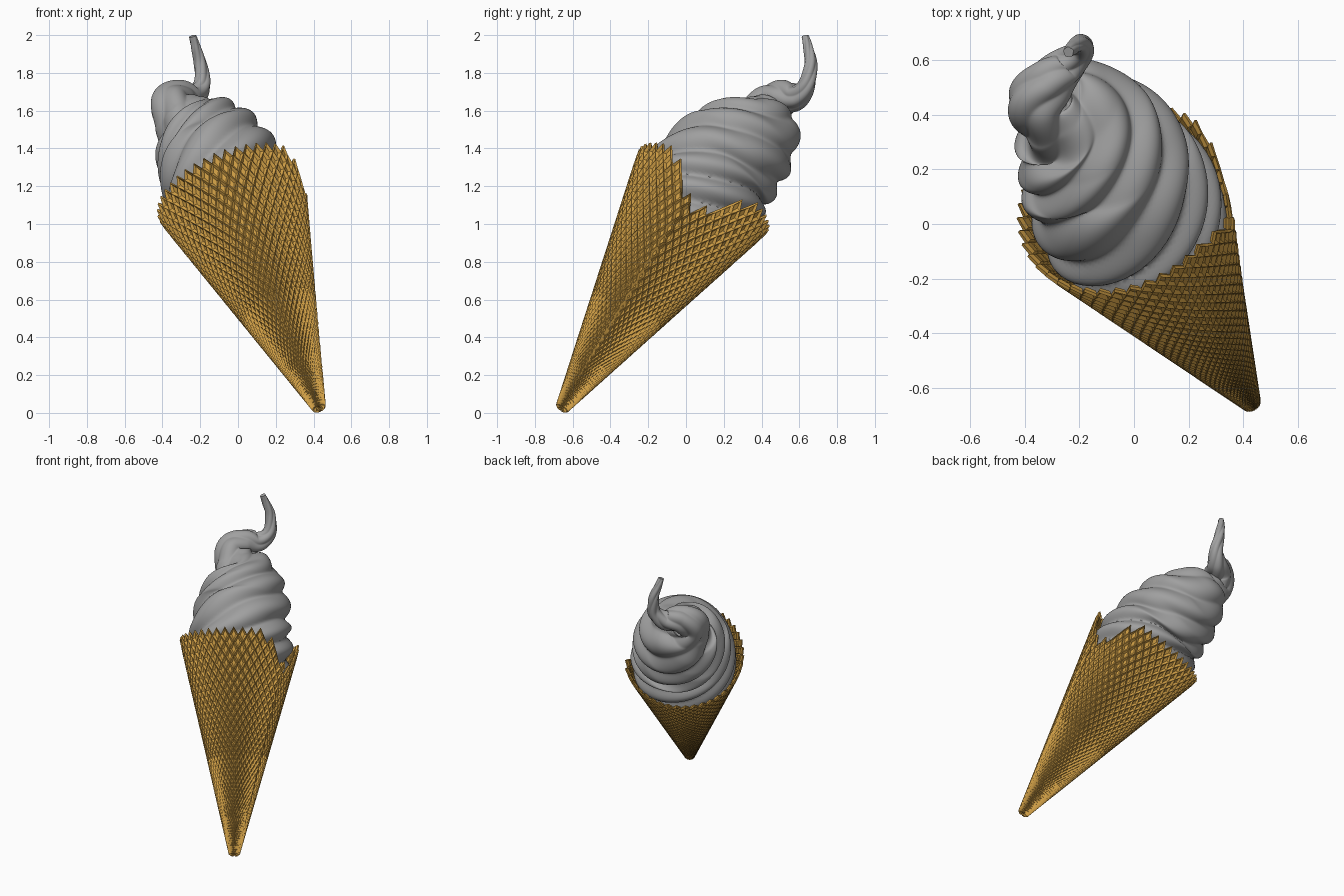
import bpy, bmesh
from math import pi, sin, cos, exp, log, radians, sqrt
from mathutils import Vector

cube = bpy.data.objects.get("Cube")
if cube:
    bpy.data.objects.remove(cube, do_unlink=True)

# Tilted frame: tip of the cone, its axis, and two directions across it
TIP = Vector((0.433, -0.662, 0.016))
AXIS = Vector((-0.328, 0.519, 0.796)).normalized()
SIDE = (Vector((1, 0, 0)) - AXIS * AXIS.x).normalized()
BACK = AXIS.cross(SIDE)


def material(name, rgb):
    m = bpy.data.materials.new(name)
    m.use_nodes = True
    color = (*rgb, 1)
    m.diffuse_color = color
    bsdf = m.node_tree.nodes["Principled BSDF"]
    bsdf.inputs["Base Color"].default_value = color
    bsdf.inputs["Roughness"].default_value = 0.7
    return m


def finish(bm, name, mat):
    mesh = bpy.data.meshes.new(name)
    bmesh.ops.recalc_face_normals(bm, faces=bm.faces)
    bm.to_mesh(mesh)
    bm.free()
    mesh.materials.append(mat)
    obj = bpy.data.objects.new(name, mesh)
    bpy.context.collection.objects.link(obj)
    return obj


# Waffle cone: a rolled sheet of sunken diamonds with a zigzag edge
TIP_R, SLOPE, AROUND = 0.022, 0.252, 42
ROW_BASE, ROW_GROW = 0.5, 0.025
STEP = pi / AROUND
START = -radians(25)
COLUMNS = int(2 * AROUND * 1.07)
ROWS = int(log(1 + 1.6 / ROW_BASE) / ROW_GROW)


def row_height(j):
    return ROW_BASE * (exp(ROW_GROW * j) - 1)


def sheet_point(i, j, sink=0.0):
    t = row_height(j)
    angle = START + i * STEP
    turn = i / COLUMNS
    # the outer end of the sheet flares away from the layer beneath it
    r = (TIP_R + SLOPE * t) * (1 + 0.02 * turn + 0.045 * turn ** 12) - sink
    return TIP + AXIS * t + (SIDE * cos(angle) + BACK * sin(angle)) * r


def rim_height(angle):
    away = abs((angle + pi) % (2 * pi) - pi)
    return 1.2 + 0.26 * min(1, away / radians(40))


def build_cone(mat):
    bm = bmesh.new()
    lattice = {}

    def corner(i, j):
        if (i, j) not in lattice:
            lattice[i, j] = bm.verts.new(sheet_point(i, j))
        return lattice[i, j]

    around = ((1, 0), (0, 1), (-1, 0), (0, -1))
    inset = 0.76
    for j in range(1, ROWS):
        t = row_height(j)
        for i in range(1, COLUMNS):
            if (i + j) % 2 or t > rim_height(START + i * STEP):
                continue
            outer = [corner(i + a, j + b) for a, b in around]
            sink = 0.004 + 0.006 * t
            inner = [bm.verts.new(sheet_point(i + a * inset, j + b * inset, sink))
                     for a, b in around]
            bm.faces.new(inner)
            for n in range(4):
                m = (n + 1) % 4
                bm.faces.new((outer[n], outer[m], inner[m], inner[n]))
    cone = finish(bm, "waffle_cone", mat)
    wall = cone.modifiers.new("wall", 'SOLIDIFY')
    wall.thickness = 0.012
    wall.offset = -1


# Soft swirl: a creased, twisted section swept along a curling path
def along(t, r):
    return (*(TIP + AXIS * t), r)


PATH = [along(0.9, 0.21), along(1.15, 0.29), along(1.38, 0.338), along(1.58, 0.325),
        (-0.13, 0.25, 1.36, 0.305), (-0.19, 0.335, 1.44, 0.272),
        (-0.245, 0.395, 1.505, 0.22), (-0.31, 0.42, 1.57, 0.15),
        (-0.35, 0.455, 1.635, 0.115), (-0.305, 0.525, 1.67, 0.092),
        (-0.235, 0.59, 1.675, 0.066), (-0.19, 0.64, 1.74, 0.045),
        (-0.2, 0.66, 1.85, 0.034), (-0.225, 0.645, 1.94, 0.025),
        (-0.24, 0.63, 1.995, 0.019)]


def smooth_path(points, steps):
    p = [Vector(q) for q in points]
    p = [2 * p[0] - p[1]] + p + [2 * p[-1] - p[-2]]
    result = []
    for a, b, c, d in zip(p, p[1:], p[2:], p[3:]):
        for s in range(steps):
            u = s / steps
            result.append(0.5 * (2 * b + (c - a) * u + (2 * a - 5 * b + 4 * c - d) * u ** 2
                                 + (3 * b - a - 3 * c + d) * u ** 3))
    return result + [p[-2]]


def build_swirl(mat, lobes=5, segments=140, pitch=0.78):
    samples = smooth_path(PATH, 14)
    centers = [s.to_3d() for s in samples]
    bm = bmesh.new()
    rings = []
    tangent, across, travelled = AXIS.copy(), SIDE.copy(), 0.0
    for n, center in enumerate(centers):
        behind = centers[max(n - 1, 0)]
        new_tangent = (centers[min(n + 1, len(centers) - 1)] - behind).normalized()
        across.rotate(tangent.rotation_difference(new_tangent))
        tangent = new_tangent
        other = tangent.cross(across)
        travelled += (center - behind).length
        twist = 2 * pi * travelled / pitch
        ring = []
        for k in range(segments):
            angle = 2 * pi * k / segments
            bulge = sqrt(cos(lobes * (angle - twist) / 2) ** 2 + 0.02)
            r = samples[n].w * (0.88 + 0.16 * bulge)
            ring.append(bm.verts.new(center + (across * cos(angle) + other * sin(angle)) * r))
        rings.append(ring)
    for low, high in zip(rings, rings[1:]):
        for k in range(segments):
            m = (k + 1) % segments
            bm.faces.new((low[k], low[m], high[m], high[k]))
    bm.faces.new(rings[0])
    bm.faces.new(rings[-1])
    swirl = finish(bm, "ice_cream_swirl", mat)
    bpy.ops.object.select_all(action='DESELECT')
    swirl.select_set(True)
    bpy.context.view_layer.objects.active = swirl
    bpy.ops.object.shade_smooth_by_angle(angle=radians(60))


build_cone(material("golden_waffle", (0.62, 0.34, 0.06)))
build_swirl(material("soft_grey", (0.35, 0.35, 0.35)))
